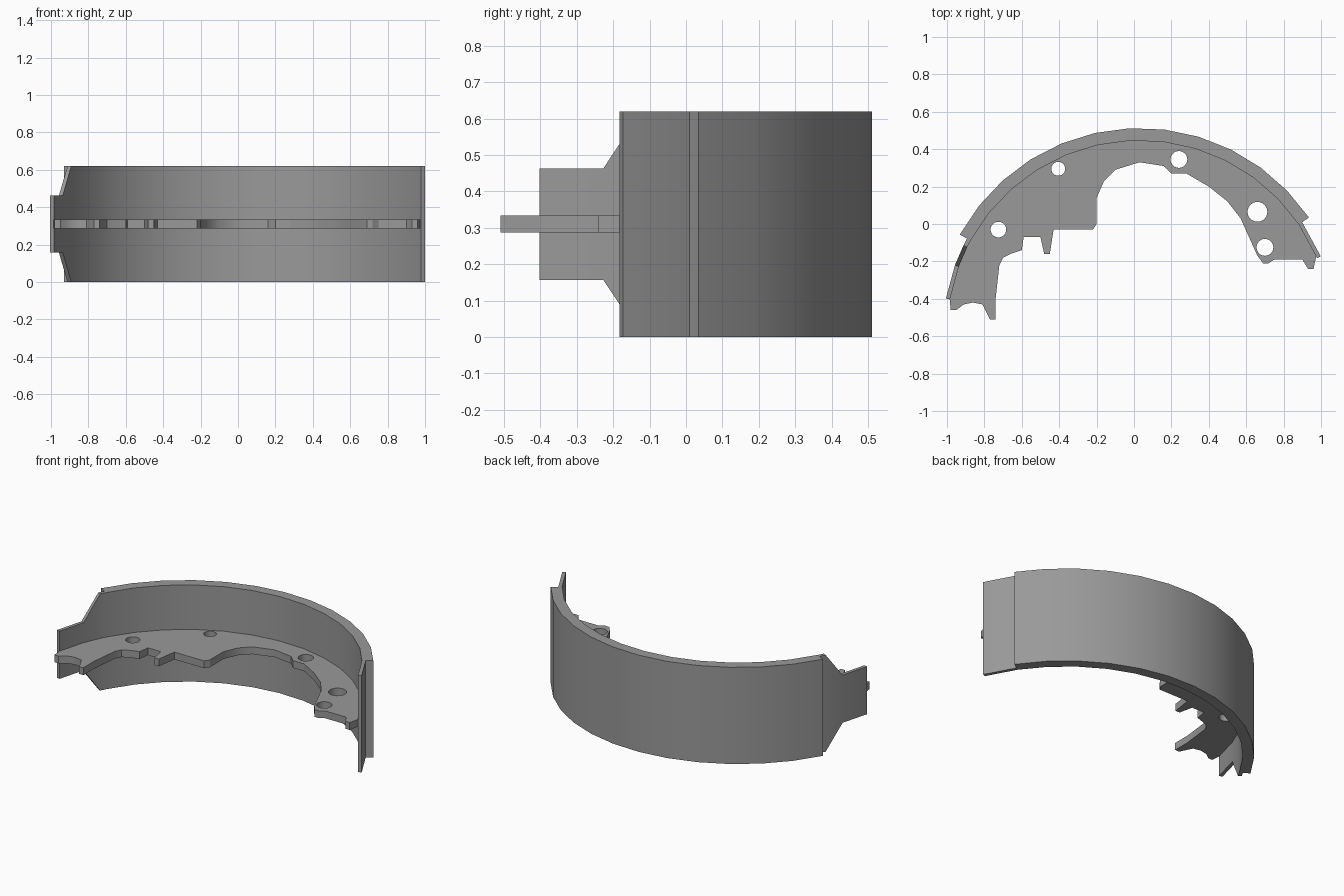
import bpy
import bmesh
from math import radians, cos, sin, pi

cube = bpy.data.objects.get("Cube")
if cube:
    bpy.data.objects.remove(cube, do_unlink=True)

# Shared arc centre, radii and heights
CENTRE_X, CENTRE_Y = 0.03, -0.583
LINING_OUTER, SHOE_OUTER, SHOE_INNER = 1.096, 1.052, 1.03
HEIGHT = 0.62
MIDDLE = HEIGHT / 2
LINING_START, LINING_END = 34.3, 151.3

steel = bpy.data.materials.new("grey_steel")
steel.use_nodes = True
grey = (0.32, 0.32, 0.32, 1)
steel.diffuse_color = grey
steel.node_tree.nodes["Principled BSDF"].inputs["Base Color"].default_value = grey


def polar(radius, degrees):
    angle = radians(degrees)
    return CENTRE_X + radius * cos(angle), CENTRE_Y + radius * sin(angle)


def spread(start, end, count):
    return [start + (end - start) * i / count for i in range(count + 1)]


def finish(obj):
    bpy.ops.object.select_all(action="DESELECT")
    obj.select_set(True)
    bpy.context.view_layer.objects.active = obj
    bpy.ops.object.shade_smooth_by_angle(angle=radians(30))


def curved_band(name, inner, outer, stations):
    """Sweep a rectangular section; stations are (degrees, half height)."""
    bm = bmesh.new()
    sections = []
    for degrees, half in stations:
        corners = [(inner, -half), (outer, -half), (outer, half), (inner, half)]
        sections.append([bm.verts.new((*polar(r, degrees), MIDDLE + z))
                         for r, z in corners])
    for a, b in zip(sections, sections[1:]):
        for i in range(4):
            j = (i + 1) % 4
            bm.faces.new((a[i], a[j], b[j], b[i]))
    bm.faces.new(sections[0])
    bm.faces.new(sections[-1][::-1])
    bmesh.ops.recalc_face_normals(bm, faces=bm.faces)
    mesh = bpy.data.meshes.new(name)
    bm.to_mesh(mesh)
    bm.free()
    mesh.materials.append(steel)
    obj = bpy.data.objects.new(name, mesh)
    bpy.context.collection.objects.link(obj)
    finish(obj)


# Friction lining on the outside
lining_angles = spread(LINING_START, LINING_END, 12)
curved_band("friction_lining", SHOE_OUTER, LINING_OUTER,
            [(a, MIDDLE) for a in lining_angles])

# Shoe table: full height, tapering to a narrow tongue at the right end
tongue = 0.153
shoe_stations = [(22.9, MIDDLE)] + [(a, MIDDLE) for a in lining_angles]
shoe_stations += [(153.5, MIDDLE), (159.8, tongue), (169.9, tongue)]
curved_band("shoe_table", SHOE_INNER, SHOE_OUTER, shoe_stations)

# Web plate: inner edge in hundredths of a unit, from right tip to left tip
web_edge = [
    (-98, -46), (-95, -46), (-91, -43), (-86, -42), (-81, -43), (-77, -51),
    (-74, -51), (-74, -40), (-72, -22), (-70, -18), (-66, -16), (-60, -14),
    (-59, -7), (-50, -7), (-48, -16), (-45, -16), (-43, -3), (-22, -3),
    (-20, 0), (-20, 14), (-16, 23), (-10, 29), (3, 33), (16, 31), (20, 27),
    (28, 27), (40, 20), (50, 12), (57, 3), (66, -17), (69, -21), (72, -21),
    (75, -19), (90, -19), (93, -24), (96, -24),
]
outline = [(x / 100, y / 100) for x, y in web_edge]
web_radius = (SHOE_INNER + SHOE_OUTER) / 2 - 0.005
outline += [polar(web_radius, a) for a in [24] + lining_angles + [159.8, 169]]

# Holes as x, y, radius
holes = [(-0.725, -0.03, 0.042), (-0.405, 0.295, 0.037), (0.24, 0.345, 0.045),
         (0.66, 0.065, 0.053), (0.7, -0.125, 0.045)]


def add_loop(curve, points):
    spline = curve.splines.new("POLY")
    spline.points.add(len(points) - 1)
    for point, (x, y) in zip(spline.points, points):
        point.co = (x, y, 0, 1)
    spline.use_cyclic_u = True


curve = bpy.data.curves.new("web_outline", "CURVE")
curve.dimensions = "2D"
curve.fill_mode = "BOTH"
curve.extrude = 0.0235
add_loop(curve, outline)
for x, y, r in holes:
    add_loop(curve, [(x + r * cos(a * pi / 12), y + r * sin(a * pi / 12))
                     for a in range(24)])
web = bpy.data.objects.new("web_plate", curve)
web.location.z = MIDDLE + 0.001
bpy.context.collection.objects.link(web)
bpy.ops.object.select_all(action="DESELECT")
web.select_set(True)
bpy.context.view_layer.objects.active = web
bpy.ops.object.convert(target="MESH")
web = bpy.context.object
web.name = "web_plate"
web.data.materials.clear()
web.data.materials.append(steel)

# Weld the extruded walls to the caps
bm = bmesh.new()
bm.from_mesh(web.data)
bmesh.ops.remove_doubles(bm, verts=bm.verts, dist=0.0005)
bmesh.ops.recalc_face_normals(bm, faces=bm.faces)
bm.to_mesh(web.data)
bm.free()
finish(web)
